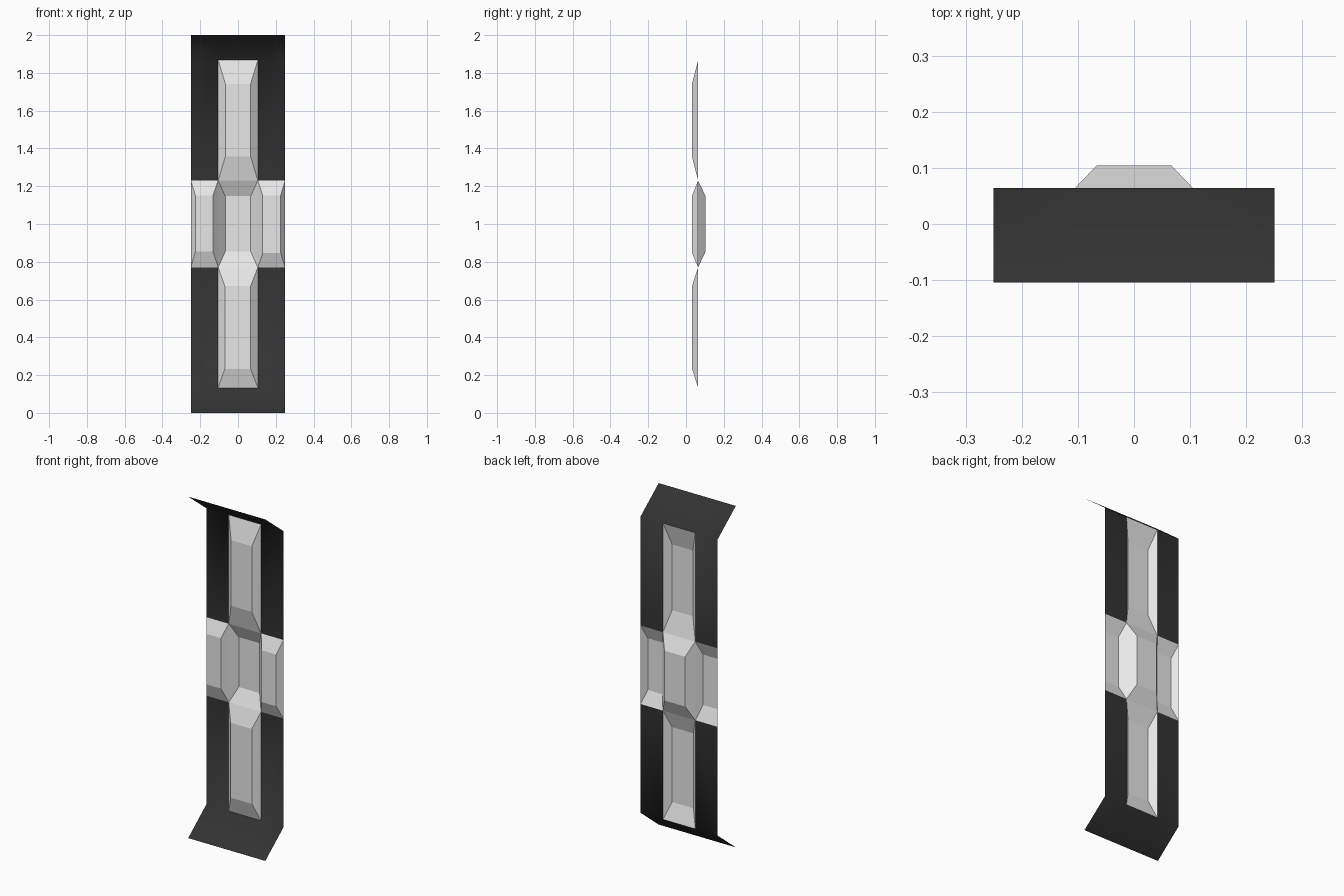
import bpy, bmesh

if "Cube" in bpy.data.objects:
    bpy.data.objects.remove(bpy.data.objects["Cube"])


def material(name, r, g, b, a=1.0):
    m = bpy.data.materials.new(name)
    m.diffuse_color = (r, g, b, a)
    m.use_nodes = True
    m.node_tree.nodes["Principled BSDF"].inputs["Base Color"].default_value = m.diffuse_color
    return m


dark = material("dark_charcoal", 0.033, 0.033, 0.033)
glass = material("pale_grey_glass", 0.8, 0.8, 0.8, 0.8)

BACK = 0.064      # plane of the wall sheet
FLAP = -0.104     # front edge of the end flaps
W, H = 0.25, 0.105  # half widths of sheet and panels


def make(name, bm, mat, smooth=False):
    bmesh.ops.remove_doubles(bm, verts=bm.verts, dist=1e-5)
    me = bpy.data.meshes.new(name)
    bm.to_mesh(me)
    bm.free()
    me.materials.append(mat)
    for p in me.polygons:
        p.use_smooth = smooth
    ob = bpy.data.objects.new(name, me)
    bpy.context.collection.objects.link(ob)
    return ob


def quad(bm, pts):
    bm.faces.new([bm.verts.new(p) for p in pts])


# dark sheet: open wall strips plus a slanted flap at each end
bm = bmesh.new()
xs = [-W, -H, H, W]
profile = [(FLAP, 0), (BACK, 0.133), (BACK, 0.77),
           (BACK, 1.23), (BACK, 1.868), (FLAP, 2)]
for j in range(len(profile) - 1):
    (y0, z0), (y1, z1) = profile[j], profile[j + 1]
    for i in range(3):
        if j == 2 or (j in (1, 3) and i == 1):
            continue  # openings filled by the panels
        a, b = xs[i], xs[i + 1]
        quad(bm, [(a, y0, z0), (b, y0, z0), (b, y1, z1), (a, y1, z1)])
make("wall_sheet", bm, dark, smooth=True)


# bevelled panel: four sloped sides around a flat inner face
def panel(name, outer, inner, y_in):
    x0, x1, z0, z1 = outer
    a0, a1, c0, c1 = inner
    o = [(x0, BACK, z0), (x1, BACK, z0), (x1, BACK, z1), (x0, BACK, z1)]
    n = [(a0, y_in, c0), (a1, y_in, c0), (a1, y_in, c1), (a0, y_in, c1)]
    bm = bmesh.new()
    quad(bm, n)
    for k in range(4):
        m = (k + 1) % 4
        quad(bm, [o[k], o[m], n[m], n[k]])
    make(name, bm, glass)


FRONT, REAR = 0.032, 0.104
panel("upper_panel", (-H, H, 1.23, 1.868), (-0.067, 0.067, 1.357, 1.742), FRONT)
panel("lower_panel", (-H, H, 0.133, 0.77), (-0.07, 0.067, 0.233, 0.672), FRONT)
panel("centre_recess", (-H, H, 0.77, 1.23), (-0.067, 0.067, 0.855, 1.147), REAR)
panel("left_panel", (-W, -H, 0.77, 1.23), (-0.225, -0.133, 0.855, 1.15), FRONT)
panel("right_panel", (H, W, 0.77, 1.23), (0.131, 0.225, 0.847, 1.15), FRONT)
